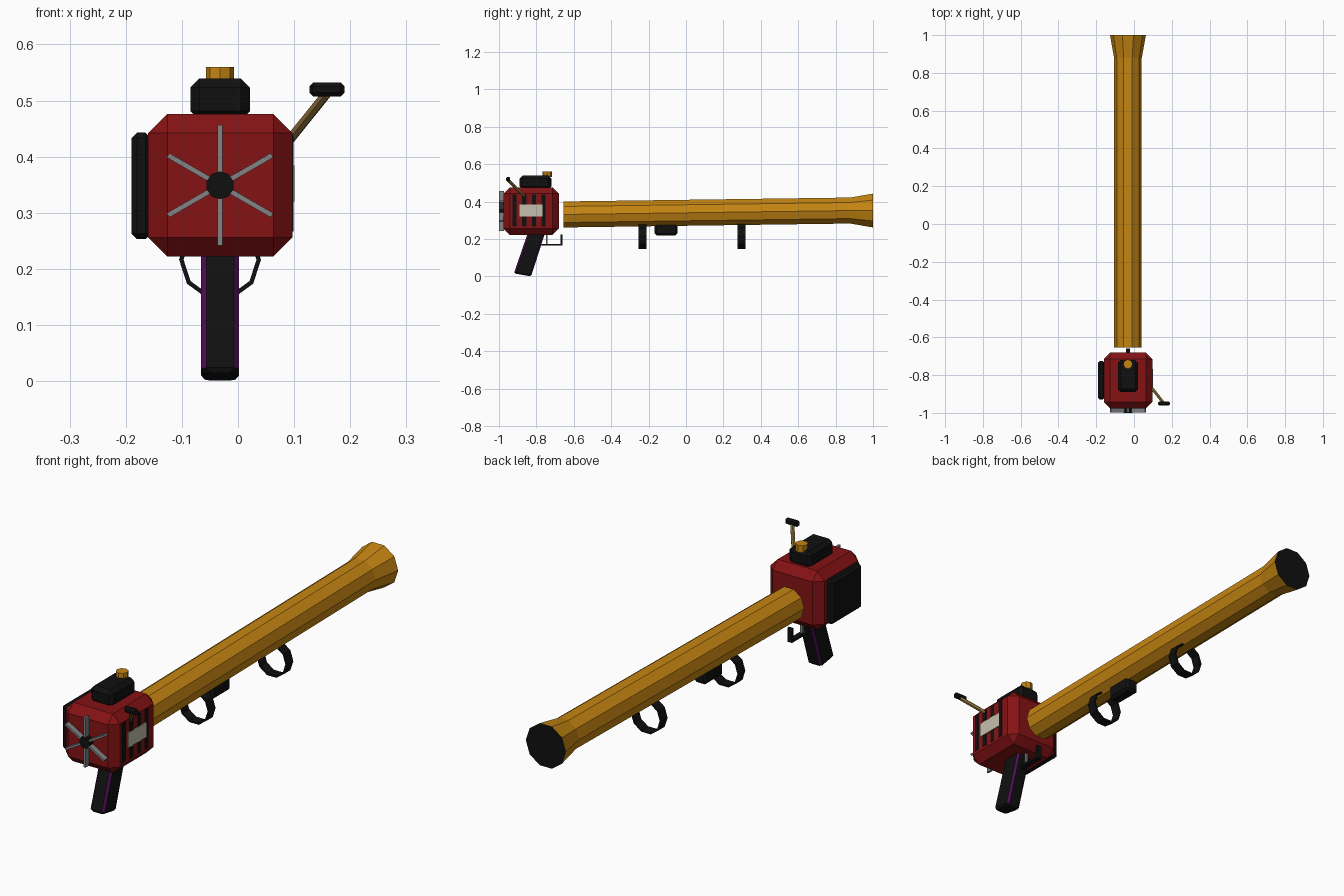
import bpy, bmesh, math
from mathutils import Vector, Matrix

if "Cube" in bpy.data.objects:
    bpy.data.objects.remove(bpy.data.objects["Cube"])

CX = -0.032  # centre line of the tool


def mat(name, r, g, b):
    m = bpy.data.materials.new(name)
    m.diffuse_color = (r, g, b, 1)
    m.use_nodes = True
    m.node_tree.nodes["Principled BSDF"].inputs["Base Color"].default_value = m.diffuse_color
    return m


RED = mat("dark_red", 0.235, 0.006, 0.007)
GOLD = mat("gold", 0.56, 0.235, 0.006)
BLACK = mat("black", 0.005, 0.005, 0.005)
GREY = mat("grey", 0.22, 0.23, 0.24)
PURPLE = mat("purple", 0.075, 0.004, 0.09)
CREAM = mat("pale_plate", 0.56, 0.52, 0.42)
BROWN = mat("brown", 0.25, 0.15, 0.04)


def finish(name, bm, *mats):
    bmesh.ops.recalc_face_normals(bm, faces=bm.faces)
    me = bpy.data.meshes.new(name)
    bm.to_mesh(me)
    bm.free()
    for m in mats:
        me.materials.append(m)
    ob = bpy.data.objects.new(name, me)
    bpy.context.collection.objects.link(ob)
    return ob


def box(name, lo, hi, m, bevel=0):
    """Box between two corners, with optional single chamfer."""
    lo, hi = Vector(lo), Vector(hi)
    bm = bmesh.new()
    bmesh.ops.create_cube(bm, size=1, matrix=Matrix.Translation((lo + hi) / 2)
                          @ Matrix.Diagonal((*(hi - lo), 1)))
    if bevel:
        bmesh.ops.bevel(bm, geom=bm.edges[:], offset=bevel, segments=1,
                        profile=0.5, affect='EDGES')
    return finish(name, bm, m)


def loft(bm, rings, caps=True):
    """Join equal rings of points; returns the two end caps."""
    vs = [[bm.verts.new(p) for p in r] for r in rings]
    n = len(vs[0])
    for a, b in zip(vs, vs[1:]):
        for i in range(n):
            bm.faces.new((a[i], a[(i + 1) % n], b[(i + 1) % n], b[i]))
    return [bm.faces.new(vs[0]), bm.faces.new(vs[-1])] if caps else []


def rod(name, a, b, r, n, m):
    a, b = Vector(a), Vector(b)
    bm = bmesh.new()
    rot = (b - a).to_track_quat('Z', 'Y').to_matrix().to_4x4()
    bmesh.ops.create_cone(bm, cap_ends=True, segments=n, radius1=r, radius2=r,
                          depth=(b - a).length,
                          matrix=Matrix.Translation((a + b) / 2) @ rot)
    return finish(name, bm, m)


def circle(y, z, r, n=10):
    return [(CX + r * math.cos(i * math.tau / n), y,
             z + r * math.sin(i * math.tau / n)) for i in range(n)]


# engine housing, side pack, fuel tank and cap
box("engine_body", (-0.16, -0.976, 0.222), (0.097, -0.68, 0.476), RED, 0.034)
box("side_pack", (-0.19, -0.93, 0.253), (-0.155, -0.725, 0.443), BLACK, 0.01)
box("fuel_tank", (-0.085, -0.89, 0.465), (0.021, -0.72, 0.539), BLACK, 0.016)
rod("fuel_cap", (CX, -0.742, 0.53), (CX, -0.742, 0.56), 0.025, 8, GOLD)

# fan on the front: six thin blades and a hub
for k in range(6):
    bm = bmesh.new()
    bmesh.ops.create_cube(bm, size=1, matrix=Matrix.Translation((CX, -0.986, 0.349))
                          @ Matrix.Rotation(k * math.pi / 3, 4, 'Y')
                          @ Matrix.Translation((0, 0, 0.054))
                          @ Matrix.Diagonal((0.009, 0.026, 0.106, 1)))
    finish("fan_blade_%d" % (k + 1), bm, GREY)
rod("fan_hub", (CX, -1.0, 0.349), (CX, -0.97, 0.349), 0.025, 10, BLACK)

# vents and plate on the right side
for k in range(4):
    y = -0.916 + k * 0.0515
    box("vent_%d" % (k + 1), (0.094, y - 0.011, 0.267), (0.099, y + 0.011, 0.438), BLACK)
box("side_plate", (0.094, -0.89, 0.32), (0.101, -0.767, 0.384), CREAM)

# pull lever
rod("lever_arm", (0.088, -0.86, 0.425), (0.157, -0.948, 0.511), 0.009, 6, BROWN)
box("lever_handle", (0.127, -0.962, 0.507), (0.19, -0.94, 0.532), BLACK, 0.007)

# slanted grip with purple corner chamfers
bm = bmesh.new()


def grip_ring(z, inset, tilt):
    hx, hy, c = 0.0335 - inset, 0.046 - inset, 0.009
    pts = [(hx, hy - c), (hx - c, hy), (c - hx, hy), (-hx, hy - c),
           (-hx, c - hy), (c - hx, -hy), (hx - c, -hy), (hx, c - hy)]
    return [(CX + x, -0.877 + y + z * 0.333, z - tilt * y) for x, y in pts]


loft(bm, [grip_ring(0.008, 0.006, 0.17), grip_ring(0.016, 0, 0.17),
          grip_ring(0.25, 0, 0)])
bm.normal_update()
for f in bm.faces:
    n = f.normal
    if abs(n.x) > 0.3 and abs(n.y) > 0.3 and f.calc_area() > 0.001:
        f.material_index = 1
finish("grip", bm, BLACK, PURPLE)

# trigger and guard
box("guard_bar", (CX - 0.011, -0.81, 0.164), (CX + 0.011, -0.66, 0.174), BLACK)
box("guard_post", (CX - 0.011, -0.67, 0.164), (CX + 0.011, -0.66, 0.225), BLACK)
box("trigger", (CX - 0.006, -0.749, 0.172), (CX + 0.006, -0.74, 0.232), GREY)

# long ten-sided tube, rising slightly, with flared mouth
bm = bmesh.new()
ends = loft(bm, [circle(-0.655, 0.331, 0.073), circle(0.878, 0.352, 0.073),
                 circle(1.0, 0.352, 0.095)])
for f in ends:
    f.material_index = 1
finish("blower_tube", bm, GOLD, BLACK)

# hanging strap loops and small block under the tube
for name, y in (("rear_loop", -0.2325), ("front_loop", 0.2965)):
    bm = bmesh.new()
    y0, y1, z = y - 0.0215, y + 0.0215, 0.2165
    loft(bm, [circle(y0, z, 0.073), circle(y1, z, 0.073), circle(y1, z, 0.065),
              circle(y0, z, 0.065), circle(y0, z, 0.073)], caps=False)
    bmesh.ops.remove_doubles(bm, verts=bm.verts, dist=1e-5)
    finish(name, bm, BLACK)
box("under_block", (CX - 0.03, -0.168, 0.219), (CX + 0.03, -0.045, 0.285), BLACK, 0.011)
